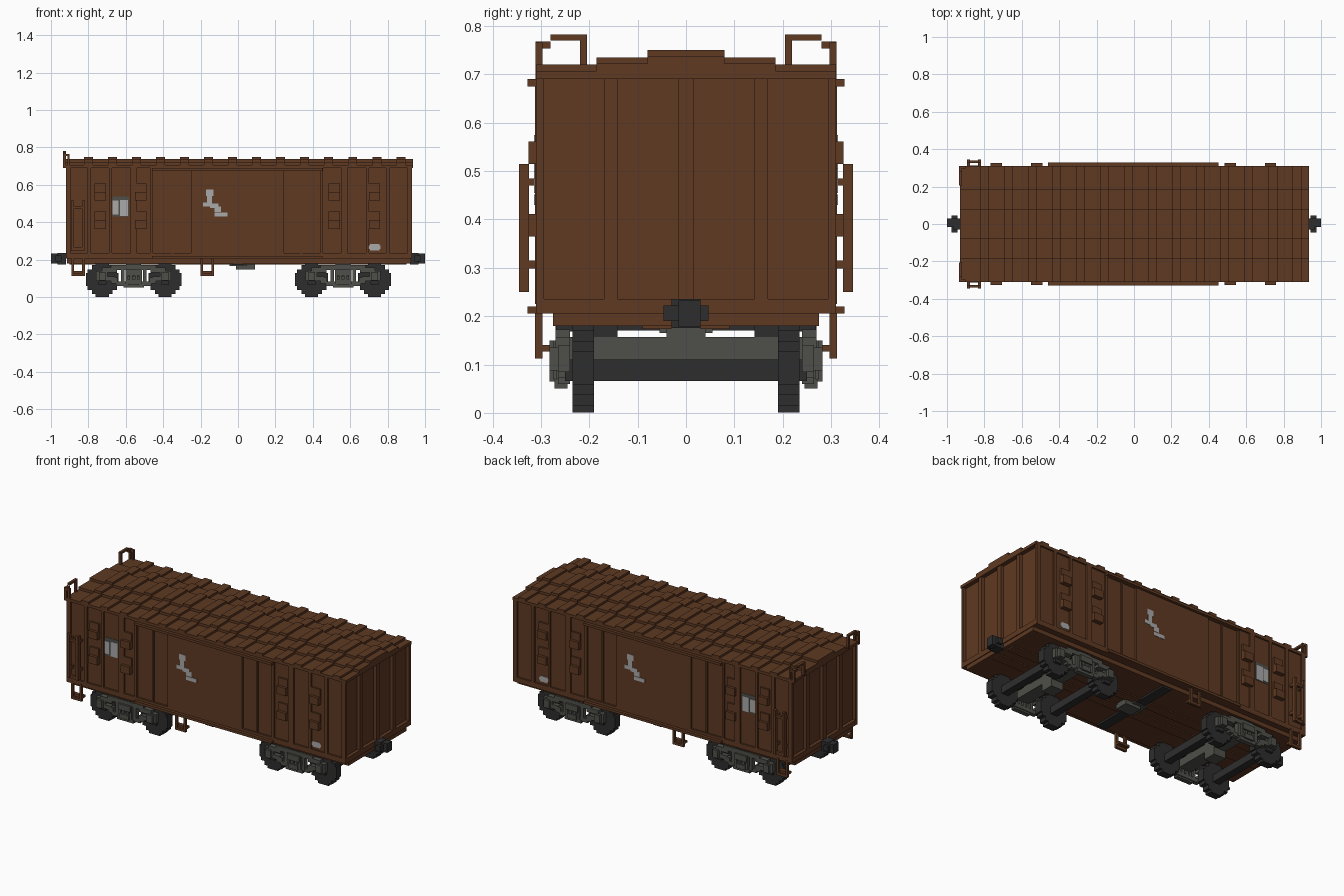
import bpy, bmesh, math
from mathutils import Matrix, Vector

if "Cube" in bpy.data.objects:
    bpy.data.objects.remove(bpy.data.objects["Cube"])


def material(name, rgb):
    m = bpy.data.materials.new(name)
    m.use_nodes = True
    m.diffuse_color = (*rgb, 1)
    b = m.node_tree.nodes["Principled BSDF"]
    b.inputs["Base Color"].default_value = (*rgb, 1)
    b.inputs["Roughness"].default_value = 0.8
    return m


BROWN = material("rust brown", (0.112, 0.041, 0.016))
BLACK = material("charcoal", (0.027, 0.027, 0.028))
GREY = material("iron grey", (0.078, 0.078, 0.068))
WHITE = material("pale grey paint", (0.40, 0.40, 0.40))


def finish(name, bm, mat):
    me = bpy.data.meshes.new(name)
    bmesh.ops.recalc_face_normals(bm, faces=bm.faces)
    bm.to_mesh(me)
    bm.free()
    me.materials.append(mat)
    ob = bpy.data.objects.new(name, me)
    bpy.context.collection.objects.link(ob)
    return ob


def boxes(name, mat, ranges, mirror_x=False, mirror_y=False, dx=0):
    """One object from boxes given as (x0, x1, y0, y1, z0, z1)."""
    bm = bmesh.new()
    for x0, x1, y0, y1, z0, z1 in ranges:
        for sx in ((1, -1) if mirror_x else (1,)):
            for sy in ((1, -1) if mirror_y else (1,)):
                c = Vector((sx * (x0 + x1) / 2 + dx, sy * (y0 + y1) / 2, (z0 + z1) / 2))
                s = Matrix.Diagonal((x1 - x0, y1 - y0, z1 - z0, 1))
                bmesh.ops.create_cube(bm, size=1, matrix=Matrix.Translation(c) @ s)
    return finish(name, bm, mat)


def prism(name, mat, profile, axis, start, length):
    """Extrude a closed 2D profile along x (profile y,z) or y (profile x,z)."""
    bm = bmesh.new()
    place = (lambda u, v: (start, u, v)) if axis == "x" else (lambda u, v: (u, start, v))
    f = bm.faces.new([bm.verts.new(place(u, v)) for u, v in profile])
    new = bmesh.ops.extrude_face_region(bm, geom=[f])["geom"]
    move = (length, 0, 0) if axis == "x" else (0, length, 0)
    bmesh.ops.translate(bm, vec=move, verts=[g for g in new if isinstance(g, bmesh.types.BMVert)])
    return finish(name, bm, mat)


# Body shell, floor and sill
boxes("body_shell", BROWN, [(-0.90, 0.91, -0.30, 0.30, 0.22, 0.70)])
boxes("floor", BROWN, [(-0.915, 0.925, -0.275, 0.275, 0.18, 0.21)])
boxes("bottom_sill", BROWN, [(-0.92, 0.93, -0.31, 0.31, 0.205, 0.235)])
boxes("centre_sill", BROWN, [(-0.90, 0.90, 0.03, 0.09, 0.173, 0.19)], mirror_y=True)

# Stepped roof with raised ribs following the same steps
half = [(0.31, 0.69), (0.31, 0.707), (0.185, 0.707), (0.185, 0.722), (0.08, 0.722), (0.08, 0.737)]
roof_profile = half + [(-y, z) for y, z in reversed(half)]
prism("roof", BROWN, roof_profile, "x", -0.93, 1.865)
ribs = []
for i in range(14):
    x = -0.80 + 0.1285 * i
    for w, z in ((0.31, 0.72), (0.185, 0.735), (0.08, 0.75)):
        ribs.append((x - 0.024, x + 0.024, -w, w, 0.70, z))
boxes("roof_ribs", BROWN, ribs)

# Side posts, door panels and door rails
posts = [(-0.92, -0.895), (-0.805, -0.785), (-0.69, -0.675), (-0.575, -0.54), (-0.47, -0.455),
         (0.44, 0.455), (0.55, 0.585), (0.685, 0.70), (0.79, 0.81), (0.905, 0.93)]
boxes("side_posts", BROWN, [(a, b, 0.295, 0.31, 0.235, 0.69) for a, b in posts], mirror_y=True)
boxes("side_doors", BROWN, [(-0.25, 0.245, 0.295, 0.312, 0.225, 0.675),
                            (-0.355, -0.345, 0.295, 0.308, 0.225, 0.675),
                            (0.335, 0.345, 0.295, 0.308, 0.225, 0.675)], mirror_y=True)
boxes("door_rails", BROWN, [(-0.46, 0.452, 0.295, 0.328, 0.675, 0.69),
                            (-0.46, 0.452, 0.295, 0.328, 0.205, 0.22)], mirror_y=True)

# End wall posts
ends = []
for x0, x1 in ((-0.92, -0.895), (0.905, 0.93)):
    ends += [(x0, x1, -0.015, 0.015, 0.235, 0.69)]
    for s in (-1, 1):
        ends += [(x0, x1, s * 0.156 - 0.014, s * 0.156 + 0.014, 0.235, 0.69),
                 (x0, x1, s * 0.302 - 0.008, s * 0.302 + 0.008, 0.235, 0.69)]
boxes("end_posts", BROWN, ends)

# Side vents: flush top half, protruding lower half
vents = []
for x in (-0.737, -0.52, 0.515, 0.73):
    for z in (0.515, 0.365):
        vents += [(x - 0.03, x + 0.03, 0.295, 0.31, z, z + 0.092),
                  (x - 0.03, x + 0.03, 0.295, 0.326, z, z + 0.046)]
boxes("side_vents", BROWN, vents, mirror_y=True)

# Side ladders, roof hand rails and foot steps
boxes("side_ladders", BROWN, [
    (-0.893, -0.877, 0.325, 0.345, 0.25, 0.515), (-0.835, -0.819, 0.325, 0.345, 0.25, 0.515),
    (-0.877, -0.835, 0.325, 0.34, 0.25, 0.268), (-0.877, -0.835, 0.325, 0.34, 0.47, 0.485),
    (-0.893, -0.877, 0.30, 0.33, 0.47, 0.485), (-0.835, -0.819, 0.30, 0.33, 0.47, 0.485),
    (-0.893, -0.877, 0.30, 0.33, 0.298, 0.315), (-0.835, -0.819, 0.30, 0.33, 0.298, 0.315)],
    mirror_y=True)
boxes("roof_hand_rails", BROWN, [
    (-0.936, -0.92, 0.205, 0.28, 0.77, 0.782), (-0.936, -0.92, 0.205, 0.219, 0.70, 0.782),
    (-0.936, -0.92, 0.28, 0.298, 0.753, 0.768), (-0.936, -0.92, 0.297, 0.311, 0.69, 0.768),
    (-0.92, -0.90, 0.297, 0.311, 0.753, 0.766), (-0.912, -0.90, 0.297, 0.311, 0.70, 0.766)],
    mirror_y=True)
steps = []
for x in (-0.855, -0.165):
    steps += [(x - 0.036, x - 0.022, 0.297, 0.312, 0.112, 0.215),
              (x + 0.022, x + 0.036, 0.297, 0.312, 0.112, 0.215),
              (x - 0.036, x + 0.036, 0.297, 0.312, 0.112, 0.127),
              (x - 0.036, x + 0.036, 0.275, 0.30, 0.127, 0.14)]
boxes("foot_steps", BROWN, steps, mirror_y=True)

# Painted patches on the sides
boxes("small_label", WHITE, [(0.70, 0.762, 0.302, 0.304, 0.258, 0.275),
                             (0.706, 0.756, 0.302, 0.304, 0.25, 0.283)], mirror_y=True)
boxes("panel_paint", WHITE, [(-0.672, -0.638, 0.296, 0.304, 0.44, 0.515),
                             (-0.632, -0.588, 0.296, 0.304, 0.432, 0.52)], mirror_y=True)
boxes("panel_paint_backing", GREY, [(-0.672, -0.582, 0.296, 0.302, 0.43, 0.537)], mirror_y=True)
spots = [(-0.17, -0.13, 0.54, 0.575), (-0.187, -0.145, 0.483, 0.505), (-0.165, -0.14, 0.50, 0.545),
         (-0.15, -0.105, 0.475, 0.50), (-0.125, -0.09, 0.455, 0.485), (-0.125, -0.055, 0.43, 0.452)]
for name, s in (("front_paint", -1), ("back_paint", 1)):
    boxes(name, WHITE, [tuple(sorted((-s * a, -s * b))) + tuple(sorted((s * 0.31, s * 0.314)))
                        + (c, d) for a, b, c, d in spots])

# Couplers at both ends
boxes("couplers", BLACK, [(0.92, 0.965, -0.03, 0.03, 0.175, 0.235),
                          (0.945, 0.975, -0.046, 0.046, 0.19, 0.222),
                          (0.965, 1.0, -0.015, 0.03, 0.178, 0.232)], mirror_x=True)

# Brake gear under the middle
boxes("brake_beam", BLACK, [(-0.03, 0.03, -0.27, 0.27, 0.17, 0.187)])
boxes("brake_cylinder", GREY, [(-0.012, 0.09, -0.04, 0.04, 0.148, 0.182),
                               (-0.045, 0.045, -0.055, 0.055, 0.165, 0.185)])

# Trucks: stepped wheels, axles, side frames
quarter = [(0.088, 0.035), (0.078, 0.035), (0.078, 0.055), (0.055, 0.055),
           (0.055, 0.078), (0.035, 0.078), (0.035, 0.092)]
upper = quarter + [(-x, z) for x, z in reversed(quarter)]
wheel_profile = upper + [(-x, -z) for x, z in upper]
for end, cx in (("right", -0.558), ("left", 0.562)):
    for which, wx in (("rear", cx - 0.168), ("lead", cx + 0.168)):
        for side, y in (("front", -0.235), ("back", 0.19)):
            prism(f"{end}_{which}_{side}_wheel", BLACK,
                  [(wx + x, 0.093 + z) for x, z in wheel_profile], "y", y, 0.045)
        boxes(f"{end}_{which}_axle", BLACK, [(-0.022, 0.022, -0.25, 0.25, 0.066, 0.11)], dx=wx)
    boxes(f"{end}_bolster", GREY, [(-0.04, 0.04, -0.25, 0.25, 0.11, 0.157),
                                   (-0.04, 0.04, -0.04, 0.04, 0.066, 0.185)], dx=cx)
    boxes(f"{end}_bolster_pads", BLACK, [(-0.04, 0.04, 0.142, 0.19, 0.15, 0.19),
                                         (-0.04, 0.04, 0.17, 0.268, 0.168, 0.205)],
          mirror_y=True, dx=cx)
    # Side frame beams, springs and axle boxes
    boxes(f"{end}_side_frames", GREY, [
        (0, 0.12, 0.24, 0.27, 0.145, 0.172), (0.09, 0.17, 0.24, 0.27, 0.13, 0.157),
        (0.14, 0.20, 0.24, 0.265, 0.085, 0.14), (0.15, 0.186, 0.24, 0.282, 0.088, 0.135),
        (0.085, 0.12, 0.24, 0.265, 0.072, 0.105), (0.10, 0.15, 0.24, 0.265, 0.085, 0.11),
        (0, 0.095, 0.24, 0.265, 0.06, 0.083), (0, 0.055, 0.245, 0.272, 0.05, 0.07),
        (0.05, 0.068, 0.24, 0.268, 0.07, 0.15)], mirror_x=True, mirror_y=True, dx=cx)
    boxes(f"{end}_springs", GREY, [(0.006, 0.022, 0.245, 0.275, 0.07, 0.15),
                                   (0.03, 0.044, 0.245, 0.275, 0.07, 0.15),
                                   (0, 0.04, 0.25, 0.282, 0.115, 0.15),
                                   (0, 0.03, 0.25, 0.282, 0.065, 0.093)],
          mirror_x=True, mirror_y=True, dx=cx)
